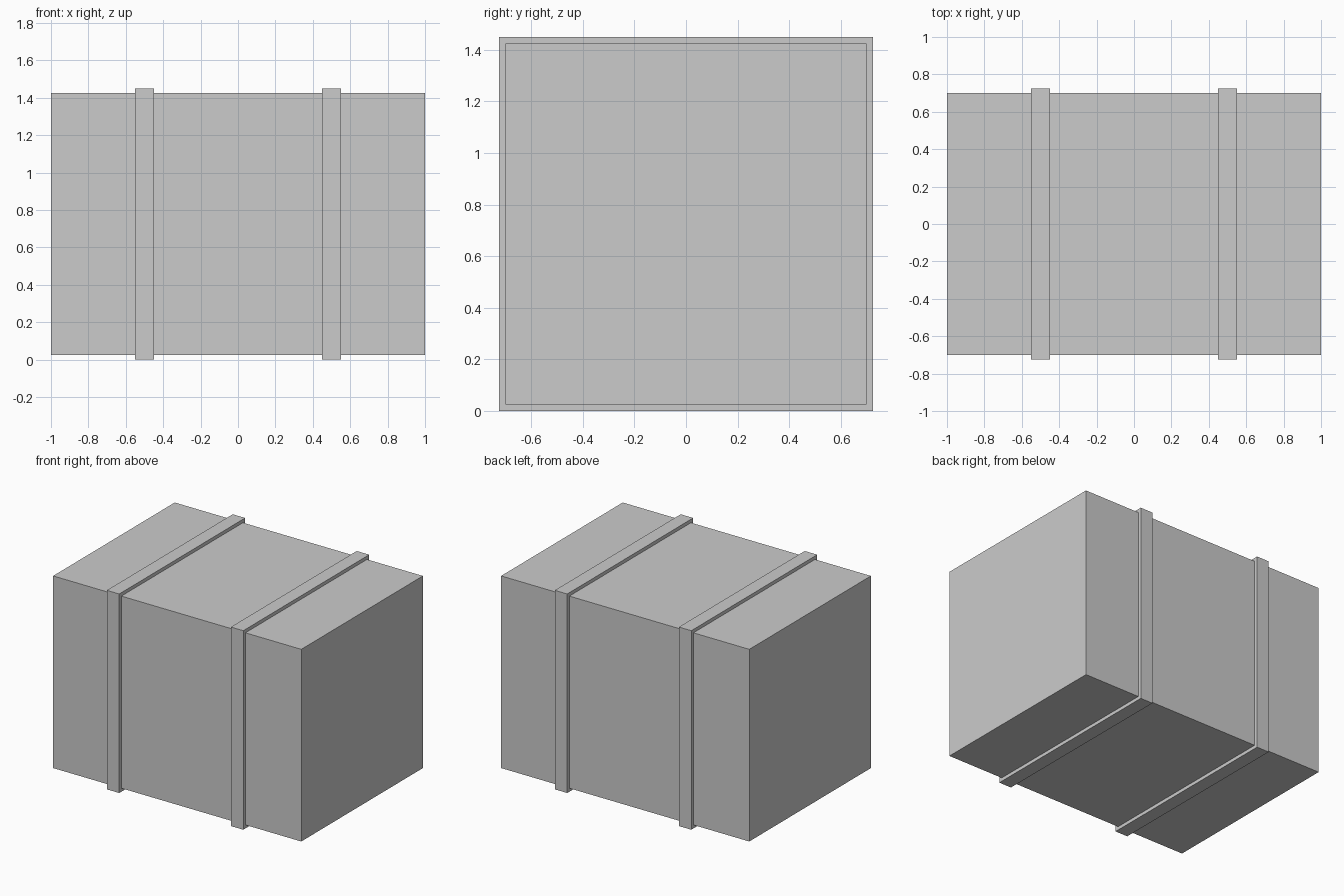
import bpy

if "Cube" in bpy.data.objects:
    bpy.data.objects.remove(bpy.data.objects["Cube"])


def add_box(name, size, location):
    bpy.ops.mesh.primitive_cube_add(size=1, location=location)
    obj = bpy.context.object
    obj.name = name
    obj.scale = size
    bpy.ops.object.transform_apply(location=False, rotation=False, scale=True)
    return obj


CENTRE_Z = 0.725

# Main crate body, held just off the ground by the straps
add_box("crate_body", (2.0, 1.4, 1.4), (0, 0, CENTRE_Z))

# Two raised straps wrapped around the crate
for side, x in (("left", -0.5), ("right", 0.5)):
    add_box(f"{side}_strap", (0.1, 1.45, 1.45), (x, 0, CENTRE_Z))
